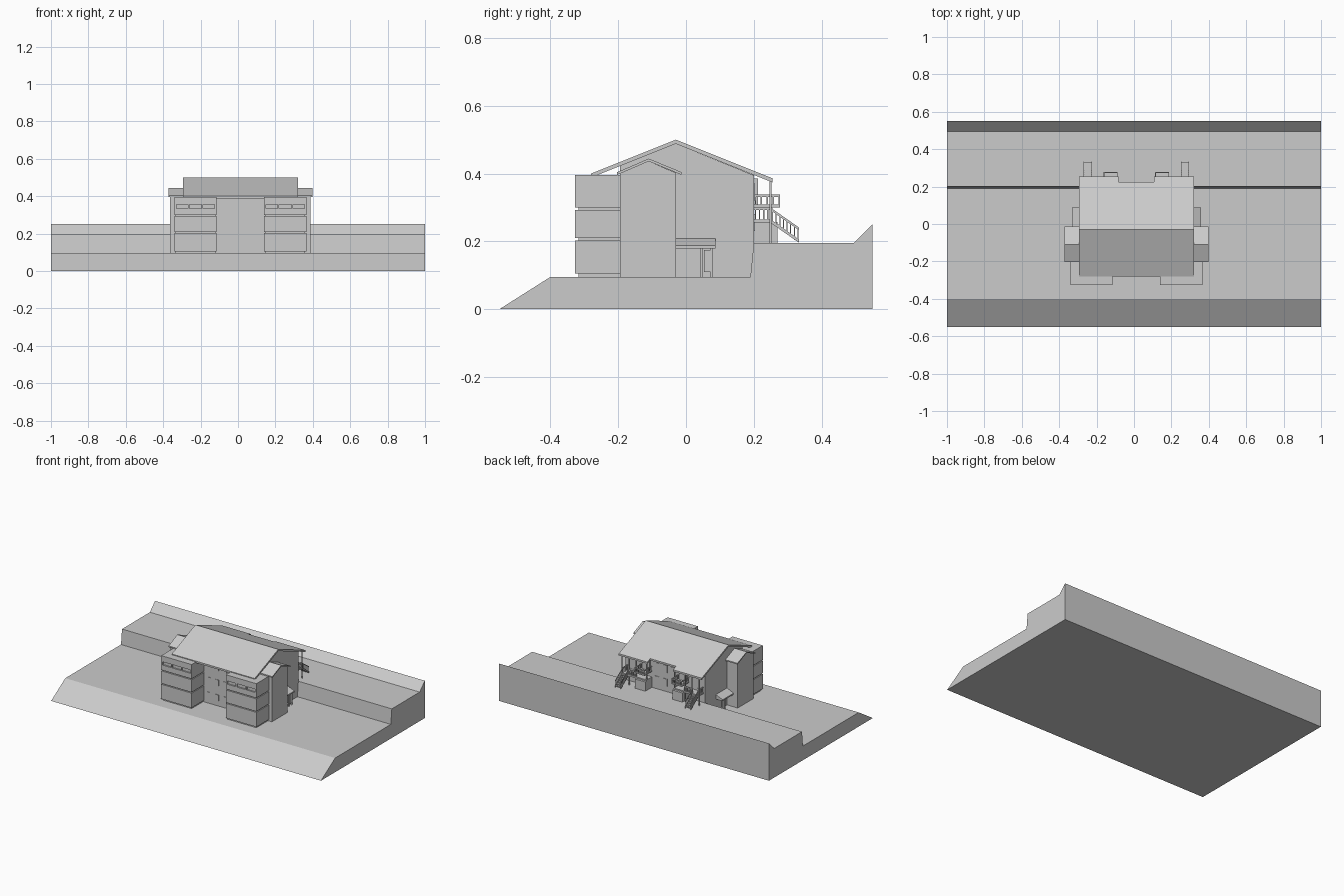
import bpy, bmesh
from mathutils import Vector

if "Cube" in bpy.data.objects:
    bpy.data.objects.remove(bpy.data.objects["Cube"])

C = 0.0125          # the house's own centre line in x
G, T = 0.095, 0.195  # lower ground and upper terrace heights


def mesh_object(name, bm):
    bmesh.ops.recalc_face_normals(bm, faces=bm.faces)
    me = bpy.data.meshes.new(name)
    bm.to_mesh(me)
    bm.free()
    ob = bpy.data.objects.new(name, me)
    bpy.context.collection.objects.link(ob)
    return ob


def add_prism(bm, profile, x0, x1):
    """Extrude a (y, z) profile along x."""
    f = bm.faces.new([bm.verts.new((x0, y, z)) for y, z in profile])
    r = bmesh.ops.extrude_face_region(bm, geom=[f])
    vs = [v for v in r["geom"] if isinstance(v, bmesh.types.BMVert)]
    bmesh.ops.translate(bm, verts=vs, vec=(x1 - x0, 0, 0))


def add_box(bm, x0, x1, y0, y1, z0, z1):
    add_prism(bm, [(y0, z0), (y1, z0), (y1, z1), (y0, z1)], x0, x1)


def prism(name, profile, x0, x1):
    bm = bmesh.new()
    add_prism(bm, profile, x0, x1)
    return mesh_object(name, bm)


def boxes(name, items):
    bm = bmesh.new()
    for b in items:
        add_box(bm, *b)
    return mesh_object(name, bm)


def span(s, a, b):
    """x range at distances a..b from the house centre on side s."""
    return tuple(sorted((C + s * a, C + s * b)))


# Sloping site with a retaining step
prism("terrain", [(-0.55, 0), (-0.4, G), (0.19, G), (0.2, T),
                  (0.495, T), (0.55, 0.25), (0.55, 0)], -1, 1)

# Main house body
prism("house_body", [(-0.195, G - 0.01), (0.2, G - 0.01), (0.2, 0.395), (-0.03, 0.488),
                     (-0.195, 0.422)], *span(1, -0.295, 0.295))

# Main roof, notched in the middle of the back eave
roof = prism("main_roof", [(-0.28, 0.4), (-0.03, 0.5), (0.255, 0.386), (0.255, 0.374),
                           (-0.03, 0.488), (-0.28, 0.388)], *span(1, -0.3075, 0.3075))
notch = boxes("notch_cutter", [(*span(1, -0.095, 0.095), 0.225, 0.3, 0.3, 0.45)])
notch.hide_render = True
mod = roof.modifiers.new("notch", "BOOLEAN")
mod.operation, mod.object, mod.solver = "DIFFERENCE", notch, "EXACT"
bpy.context.view_layer.objects.active = roof
bpy.ops.object.modifier_apply(modifier=mod.name)
bpy.data.objects.remove(notch)

# Small windows on the front wall between the bays
boxes("front_windows", [(C + x - 0.012, C + x + 0.012, -0.198, -0.19, z, z + 0.04)
                        for x in (-0.09, -0.03, 0.03, 0.09)
                        for z in (0.13, 0.23, 0.33)])

for s, side in ((-1, "left"), (1, "right")):
    # Gabled side wing
    prism(side + "_wing", [(-0.195, G - 0.01), (-0.03, G - 0.01), (-0.03, 0.402), (-0.11, 0.436),
                           (-0.195, 0.4)], *span(s, 0.28, 0.375))
    prism(side + "_wing_roof", [(-0.203, 0.404), (-0.11, 0.444), (-0.013, 0.404),
                                (-0.013, 0.396), (-0.11, 0.436), (-0.203, 0.396)],
          *span(s, 0.28, 0.385))

    # Front bay: three storeys with recessed joints, slit opening in the top one
    a, b = 0.1275, 0.3525
    parts = [(*span(s, a + 0.006, b - 0.006), -0.318, -0.19, G - 0.005, 0.39)]
    for z0, z1 in ((0.105, 0.203), (0.209, 0.293), (0.299, 0.334), (0.356, 0.395)):
        parts.append((*span(s, a, b), -0.327, -0.19, z0, z1))
    for d in (a, a + 0.072, a + 0.145, b - 0.008):      # mullions in the slit
        parts.append((*span(s, d, d + 0.008), -0.327, -0.31, 0.33, 0.36))
    for d in (a, b - 0.01):                             # closed bay ends
        parts.append((*span(s, d, d + 0.01), -0.327, -0.19, 0.299, 0.395))
    boxes(side + "_front_bay", parts)

    # Side entrance canopy with its screen and door
    bm = bmesh.new()
    add_box(bm, *span(s, 0.29, 0.345), -0.03, 0.087, 0.178, 0.21)
    for v in bm.verts:      # slope the top down towards the outer edge
        if v.co.z > 0.2 and abs(v.co.x - C) > 0.34:
            v.co.z = 0.187
    mesh_object(side + "_canopy", bm)
    boxes(side + "_canopy_screen",
          [(*span(s, 0.327, 0.335), 0.043, 0.049, G, 0.18),
           (*span(s, 0.327, 0.335), 0.053, 0.073, 0.11, 0.175),
           (*span(s, 0.327, 0.335), 0.073, 0.079, G, 0.18),
           (*span(s, 0.29, 0.298), -0.01, 0.03, G, 0.17)])

    # Back landing, storage box and upper balcony
    boxes(side + "_landing", [(*span(s, 0.1, 0.2825), 0.195, 0.255, 0.255, 0.265)])
    boxes(side + "_storage", [(*span(s, 0.1, 0.175), 0.195, 0.27, T - 0.005, 0.257)])
    boxes(side + "_balcony", [(*span(s, 0.1, 0.175), 0.195, 0.277, 0.3, 0.308)])
    boxes(side + "_back_cabinet", [(*span(s, 0.11, 0.165), 0.195, 0.212, 0.308, 0.385)])
    boxes(side + "_posts", [(*span(s, d, d + 0.006), 0.247, 0.253, T - 0.005, 0.38)
                            for d in (0.1, 0.178, 0.229, 0.284)])

    # Railings for landing and balcony
    rails = []
    for x0, x1, y1, z0, z1 in ((0.175, 0.232, 0.255, 0.265, 0.3),
                               (0.1, 0.175, 0.277, 0.308, 0.338)):
        rails.append((*span(s, x0, x1), y1 - 0.004, y1, z1 - 0.008, z1))
        n = 8
        for i in range(n + 1):
            d = x0 + (x1 - x0 - 0.003) * i / n
            rails.append((*span(s, d, d + 0.003), y1 - 0.003, y1, z0, z1))
    for d, y1, z0, z1 in ((0.1, 0.277, 0.308, 0.338), (0.171, 0.277, 0.308, 0.338),
                          (0.2785, 0.255, 0.265, 0.3)):
        rails.append((*span(s, d, d + 0.004), 0.2, y1, z1 - 0.008, z1))
        for i in range(5):
            y = 0.203 + (y1 - 0.207) * i / 4
            rails.append((*span(s, d, d + 0.003), y, y + 0.004, z0, z1))
    boxes(side + "_railings", rails)

    # Stair flight down to the terrace
    n = 7
    boxes(side + "_stair_treads",
          [(*span(s, 0.24, 0.28), 0.255 + 0.0107 * i, 0.267 + 0.0107 * i,
            0.252 - 0.008 * i, 0.257 - 0.008 * i) for i in range(n)])
    bm = bmesh.new()
    for d in (0.2375, 0.2795):
        x = span(s, d, d + 0.003)
        for z, t in ((0.252, 0.01), (0.289, 0.008)):   # stringer and handrail
            add_prism(bm, [(0.253, z), (0.333, z - 0.056), (0.333, z - 0.056 + t),
                           (0.253, z + t)], *x)
        for i in range(n + 1):
            y = 0.254 + 0.0107 * i
            z = 0.256 - 0.0075 * i
            add_box(bm, *x, y, y + 0.003, z, z + 0.036)
    mesh_object(side + "_stair_rails", bm)

# Back wall windows and doors
boxes("back_windows", [(C + x - 0.014, C + x + 0.014, 0.195, 0.203, z, z + 0.05)
                       for x in (-0.25, -0.06, 0.0, 0.06, 0.25) for z in (0.23, 0.32)])
